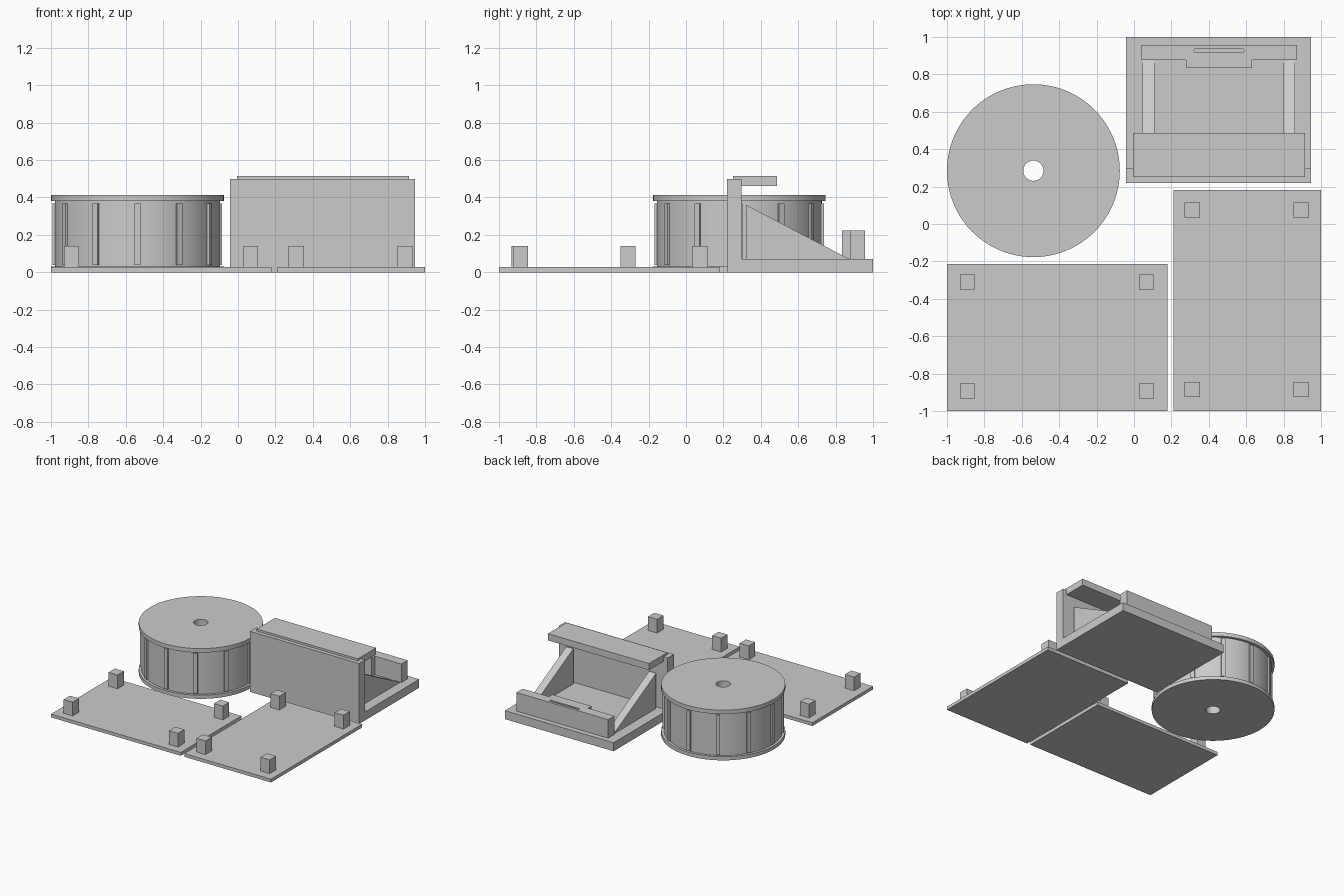
import bpy, bmesh, math
from mathutils import Matrix

if "Cube" in bpy.data.objects:
    bpy.data.objects.remove(bpy.data.objects["Cube"])

grey = bpy.data.materials.new("plain_grey")
grey.diffuse_color = (0.6, 0.6, 0.6, 1)
grey.use_nodes = True
grey.node_tree.nodes["Principled BSDF"].inputs["Base Color"].default_value = grey.diffuse_color


def finish(name, bm):
    bmesh.ops.recalc_face_normals(bm, faces=bm.faces)
    me = bpy.data.meshes.new(name)
    bm.to_mesh(me)
    bm.free()
    me.materials.append(grey)
    ob = bpy.data.objects.new(name, me)
    bpy.context.collection.objects.link(ob)
    return ob


def box(name, x0, x1, y0, y1, z0, z1):
    bm = bmesh.new()
    bmesh.ops.create_cube(bm, size=1)
    for v in bm.verts:
        v.co = ((x0 + x1) / 2 + v.co.x * (x1 - x0),
                (y0 + y1) / 2 + v.co.y * (y1 - y0),
                (z0 + z1) / 2 + v.co.z * (z1 - z0))
    return finish(name, bm)


def prism(name, pts, vec):
    """Extrude a closed outline along a vector."""
    bm = bmesh.new()
    face = bm.faces.new([bm.verts.new(p) for p in pts])
    ext = bmesh.ops.extrude_face_region(bm, geom=[face])
    bmesh.ops.translate(bm, vec=vec,
                        verts=[g for g in ext["geom"] if isinstance(g, bmesh.types.BMVert)])
    return finish(name, bm)


def lathe(name, profile, centre, steps=96):
    """Revolve a closed (radius, height) profile around a vertical axis."""
    bm = bmesh.new()
    rings = []
    for i in range(steps):
        a = 2 * math.pi * i / steps
        rings.append([bm.verts.new((centre[0] + r * math.cos(a),
                                    centre[1] + r * math.sin(a), z)) for r, z in profile])
    n = len(profile)
    for i in range(steps):
        p, q = rings[i], rings[(i + 1) % steps]
        for j in range(n):
            k = (j + 1) % n
            bm.faces.new((p[j], q[j], q[k], p[k]))
    ob = finish(name, bm)
    bpy.context.view_layer.objects.active = ob
    ob.select_set(True)
    bpy.ops.object.shade_smooth_by_angle(angle=math.radians(30))
    ob.select_set(False)
    return ob


# Two flat plates with a square peg near each corner
def pegged_plate(name, bounds, xs, ys):
    box(name, *bounds, 0, 0.027)
    for x in xs:
        for y in ys:
            box(name + "_peg", x - 0.041, x + 0.041, y - 0.041, y + 0.041, 0.027, 0.14)


pegged_plate("wide_plate", (-1, 0.18, -1, -0.213), (-0.89, 0.067), (-0.31, -0.893))
pegged_plate("long_plate", (0.212, 1, -1, 0.182), (0.312, 0.895), (0.075, -0.885))

# Round drum with overhanging end discs and a through hole
C = (-0.538, 0.285)
HOLE, BODY, RIM = 0.054, 0.441, 0.462
lathe("drum", [(HOLE, 0), (RIM, 0), (RIM, 0.03), (BODY, 0.03),
               (BODY, 0.38), (RIM, 0.38), (RIM, 0.413), (HOLE, 0.413)], C)

# Twelve vertical ribs around the drum
bm = bmesh.new()
for i in range(12):
    m = (Matrix.Translation((C[0], C[1], 0.203)) @ Matrix.Rotation(i * math.pi / 6, 4, 'Z')
         @ Matrix.Translation((0.443, 0, 0)) @ Matrix.Diagonal((0.02, 0.032, 0.33, 1)))
    bmesh.ops.create_cube(bm, size=1, matrix=m)
finish("drum_ribs", bm)

# Stand: base, upright wall and overhanging top ledge
box("stand_base", -0.042, 0.947, 0.218, 1.0, 0, 0.07)
box("upright_wall", -0.042, 0.947, 0.218, 0.298, 0.07, 0.498)
box("top_ledge", -0.005, 0.914, 0.25, 0.487, 0.46, 0.515)

# Sloping side braces
for x in (0.045, 0.798):
    prism("side_brace", [(x, 0.322, 0.07), (x, 0.875, 0.07), (x, 0.322, 0.36)], (0.064, 0, 0))

# Rail with a stepped middle
rail = prism("rail", [(0.037, 0.957, 0.07), (0.037, 0.876, 0.07), (0.277, 0.876, 0.07),
                      (0.277, 0.833, 0.07), (0.632, 0.833, 0.07), (0.632, 0.876, 0.07),
                      (0.872, 0.876, 0.07), (0.872, 0.957, 0.07)], (0, 0, 0.152))

# Narrow round-ended slot cut into the rail
outline = []
for cx, start in ((0.582, -90), (0.328, 90)):
    for s in range(7):
        a = math.radians(start + s * 30)
        outline.append((cx + 0.008 * math.cos(a), 0.928 + 0.008 * math.sin(a), 0.12))
cutter = prism("slot_cutter", outline, (0, 0, 0.2))
cutter.hide_render = True
cutter.hide_viewport = True
mod = rail.modifiers.new("slot", 'BOOLEAN')
mod.object = cutter
mod.operation = 'DIFFERENCE'
mod.solver = 'EXACT'
